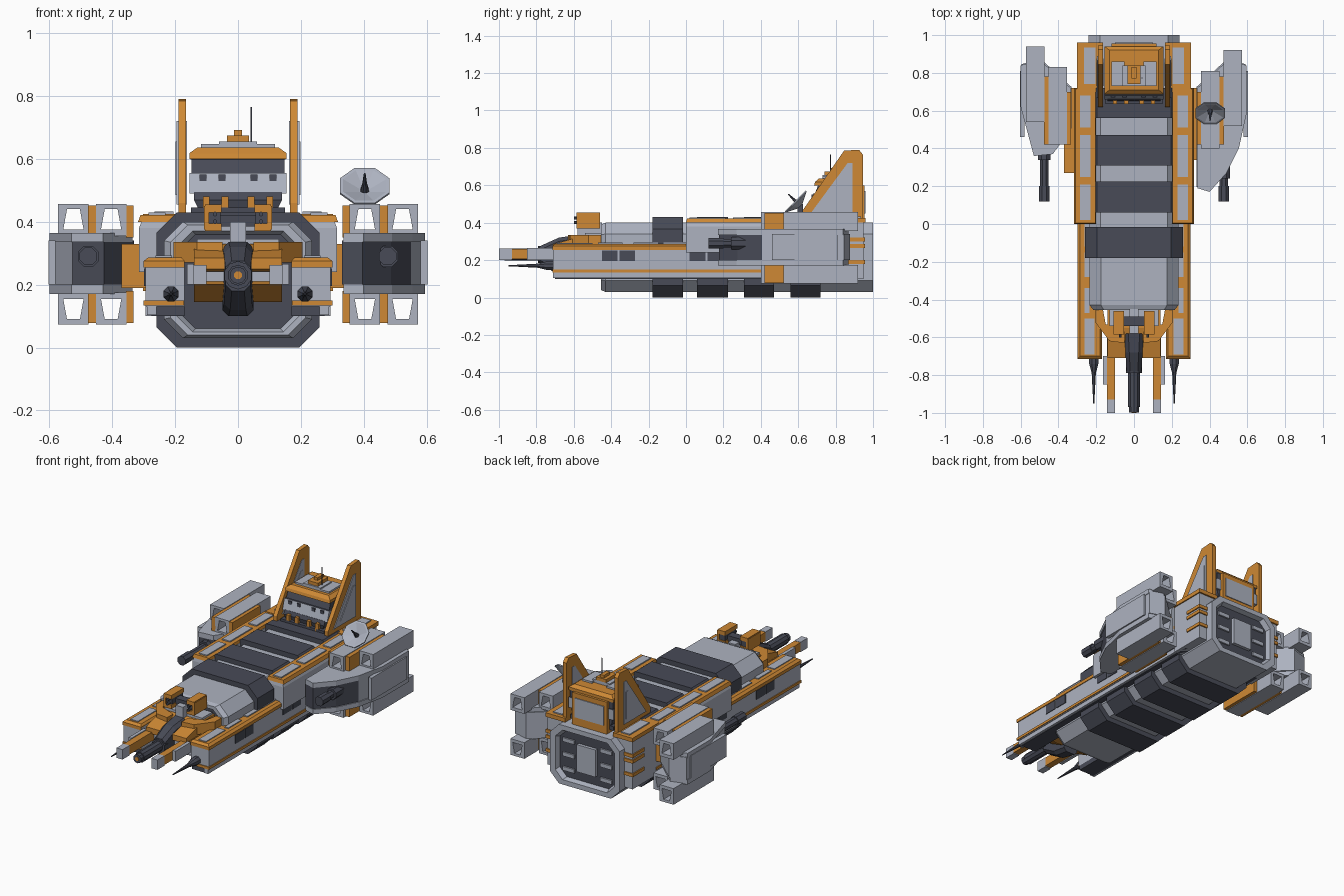
import bpy, bmesh, math
from mathutils import Matrix, Vector

if "Cube" in bpy.data.objects:
    bpy.data.objects.remove(bpy.data.objects["Cube"])


def material(name, col):
    m = bpy.data.materials.new(name)
    m.diffuse_color = (*col, 1)
    m.use_nodes = True
    m.node_tree.nodes["Principled BSDF"].inputs["Base Color"].default_value = m.diffuse_color
    return m


GREY = material("light_grey", (0.42, 0.45, 0.53))
ORANGE = material("orange", (0.62, 0.25, 0.035))
DARK = material("dark_grey", (0.065, 0.07, 0.095))


def loft(name, rings, mats, mirror=False, closed=False, rule=None, xform=None):
    """Skin a list of equal-length point rings; closed joins last ring to first (tube)."""
    mats = mats if isinstance(mats, (list, tuple)) else [mats]
    bm = bmesh.new()
    vs = [[bm.verts.new(p) for p in r] for r in rings]
    n = len(vs[0])
    for a, b in zip(vs, vs[1:] + ([vs[0]] if closed else [])):
        for i in range(n):
            bm.faces.new((a[i], a[(i + 1) % n], b[(i + 1) % n], b[i]))
    if not closed:
        bm.faces.new(vs[0])
        bm.faces.new(vs[-1])
    if xform:
        bm.transform(xform)
    bmesh.ops.recalc_face_normals(bm, faces=bm.faces)
    bm.normal_update()
    if rule:
        for f in bm.faces:
            f.material_index = rule(f)
    me = bpy.data.meshes.new(name)
    bm.to_mesh(me)
    bm.free()
    for m in mats:
        me.materials.append(m)
    ob = bpy.data.objects.new(name, me)
    bpy.context.collection.objects.link(ob)
    if mirror:
        ob.modifiers.new("mirror", 'MIRROR')
    return ob


def rect(x0, x1, y0, y1, z):
    return [(x0, y0, z), (x1, y0, z), (x1, y1, z), (x0, y1, z)]


def box(name, x0, x1, y0, y1, z0, z1, mat, mirror=False):
    return loft(name, [rect(x0, x1, y0, y1, z0), rect(x0, x1, y0, y1, z1)], mat, mirror)


def octa(hw, z0, z1, c, y):
    return [(-hw + c, y, z0), (hw - c, y, z0), (hw, y, z0 + c), (hw, y, z1 - c),
            (hw - c, y, z1), (c - hw, y, z1), (-hw, y, z1 - c), (-hw, y, z0 + c)]


def rod(name, x, z, segs, mat, mirror=False, n=8):
    """Round part along y; segs is a list of (y, radius)."""
    ang = [2 * math.pi * (i + .5) / n for i in range(n)]
    return loft(name, [[(x + r * math.cos(a), y, z + r * math.sin(a)) for a in ang]
                       for y, r in segs], mat, mirror)


def plan(name, pts, z0, z1, mats, mirror=False, rule=None):
    return loft(name, [[(x, y, z) for x, y in pts] for z in (z0, z1)], mats, mirror, rule=rule)


def side(name, pts, x0, x1, mat, mirror=False):
    return loft(name, [[(x, y, z) for y, z in pts] for x in (x0, x1)], mat, mirror)


# Main hull with recessed dark end panels
loft("main_hull", [octa(.185, .06, .36, .05, -.43), octa(.195, .05, .37, .05, -.455),
                   octa(.215, .04, .39, .055, -.455), octa(.235, .03, .40, .06, -.43),
                   octa(.24, .03, .40, .06, 1.0), octa(.205, .06, .37, .05, 1.0),
                   octa(.195, .07, .36, .05, .97)], [GREY, DARK],
     rule=lambda f: 1 if len(f.verts) > 4 else 0)
for i, (a, b) in enumerate([(-.18, -.015), (.06, .225), (.31, .47), (.56, .72)]):
    loft(f"hull_band_{i}", [octa(.26, 0, .43, .065, a), octa(.26, 0, .43, .065, b)], DARK)
box("stern_hatch", -.065, .065, .96, .99, .13, .30, GREY)
for z in (.12, .21, .30):
    box("stern_slot", .09, .17, .965, .98, z - .012, z + .012, GREY, True)

# Lower side rails
box("rail_core", .17, .295, -.71, .80, .13, .27, GREY, True)
box("rail_keel", .17, .275, -.70, .80, .10, .135, DARK, True)
box("rail_skirt", .26, .29, -.71, .72, .103, .135, GREY, True)
box("rail_lower_trim", .172, .30, -.715, .72, .134, .15, ORANGE, True)
loft("rail_cap", [rect(.17, .30, -.715, .72, .255), rect(.17, .30, -.715, .72, .275),
                  rect(.18, .285, -.70, .72, .287)], ORANGE, True)
box("rail_deck_panel", .21, .262, -.69, -.50, .285, .292, GREY, True)
for y in (-.45, -.355, .02, .115):
    box("rail_window", .29, .299, y, y + .083, .195, .252, DARK, True)
for y in (-.40, -.21, -.05):
    box("rail_deck_block", .235, .262, y - .07, y + .06, .28, .293, GREY, True)

# Upper side rails
loft("upper_rail", [rect(.20, .315, 0, .72, .24), rect(.20, .315, 0, .72, .38),
                    rect(.20, .305, .005, .72, .405)], GREY, True)
loft("upper_rail_cap", [rect(.20, .318, 0, .72, .40), rect(.205, .31, .005, .715, .422)], ORANGE, True)
for a, b in [(.02, .21), (.25, .47), (.51, .68)]:
    box("upper_rail_panel", .23, .285, a, b, .42, .429, GREY, True)
box("stern_rail", .17, .295, .72, .95, .10, .41, GREY, True)
box("stern_rail_cap", .165, .302, .70, .96, .40, .425, ORANGE, True)
box("stern_rail_panel", .205, .265, .74, .935, .42, .432, GREY, True)
for z in (.18, .265, .30):
    box("stern_rail_trim", .20, .302, .84, .957, z, z + .02, ORANGE, True)

# Bridge tower
loft("bridge_neck", [rect(-.10, .10, .67, .93, .39), rect(-.14, .14, .65, .93, .47),
                     rect(-.14, .14, .66, .93, .495)], DARK)
box("bridge_base_plate", -.15, .15, .635, .93, .42, .445, DARK)
for x in (.03, .09):
    box("neck_bracket", x, x + .022, .635, .70, .43, .48, ORANGE, True)
loft("bridge", [rect(-.155, .155, .66, .94, .49), rect(-.155, .155, .68, .94, .555),
                rect(-.148, .148, .69, .935, .556), rect(-.148, .148, .705, .935, .598),
                rect(-.155, .155, .685, .94, .60), rect(-.155, .155, .69, .94, .618),
                rect(-.13, .13, .71, .92, .636)], [GREY, DARK, ORANGE],
     rule=lambda f: 1 if .5555 < f.calc_center_median().z < .5985 else
     2 if f.calc_center_median().z > .603 else 0)
box("bridge_rear_block", -.12, .12, .86, .955, .40, .60, ORANGE)
box("bridge_rear_panel", -.10, .10, .95, .96, .45, .57, GREY)
box("bridge_roof_panel", .05, .118, .73, .86, .63, .647, GREY, True)
box("roof_plinth", -.06, .06, .73, .84, .63, .655, GREY)
box("roof_sensor", -.035, .035, .74, .84, .65, .675, ORANGE)
box("roof_sensor_top", -.013, .013, .77, .83, .67, .692, ORANGE)
box("roof_antenna", .039, .044, .77, .775, .64, .765, DARK)
for x in (.04, .10):
    box("bridge_lamp", x, x + .022, .67, .70, .53, .55, DARK, True)

# Tail fins
side("tail_fin", [(.62, .41), (.62, .46), (.845, .785), (.925, .79), (.945, .765), (.945, .41)],
     .165, .19, ORANGE, True)
side("tail_fin_panel", [(.67, .455), (.865, .72), (.89, .72), (.89, .455)], .163, .195, GREY, True)
side("tail_fin_inset", [(.73, .485), (.855, .655), (.875, .655), (.875, .485)], .162, .199, GREY, True)

# Nose
side("nose_block", [(-.42, .33), (-.55, .33), (-.71, .285), (-.71, .25), (-.66, .24), (-.66, .21),
                    (-.70, .20), (-.60, .145), (-.42, .145)], -.14, .14, ORANGE)
box("nose_grille", -.13, .13, -.69, -.64, .21, .242, GREY)
plan("nose_arm", [(.05, -.63), (.13, -.62), (.205, -.52), (.205, -.45), (.165, -.45), (.15, -.53), (.05, -.57)],
     .27, .335, ORANGE, True)
loft("gun_mount", [octa(.05, .10, .335, .02, -.58), octa(.045, .12, .32, .02, -.68),
                   octa(.04, .18, .275, .02, -.78)], DARK)
rod("main_gun", 0, .23, [(-.75, .045), (-.79, .045), (-.79, .033), (-.97, .033), (-.97, .027), (-.998, .027)], DARK, n=10)
rod("main_gun_bore", 0, .23, [(-.99, .013), (-1.0, .013)], ORANGE)
box("prong", .10, .142, -.93, -.60, .205, .26, ORANGE, True)
box("prong_tip", .10, .142, -1.0, -.93, .20, .262, GREY, True)
box("prong_plate", .142, .163, -.85, -.70, .20, .265, GREY, True)
rod("nose_spike", .213, .17, [(-.70, .026), (-.74, .026), (-.79, .012), (-.95, .003)], DARK, True)

# Twin deck turrets
box("turret_base", -.13, .13, -.54, -.44, .28, .345, GREY)
box("turret_post", -.025, .025, -.58, -.45, .33, .40, GREY)
box("turret_axle", -.09, .09, -.54, -.49, .385, .42, DARK)
for z0, z1 in ((.37, .395), (.43, .455)):
    box("turret_shell", .052, .105, -.585, -.46, z0, z1, ORANGE, True)
box("turret_cheek", .092, .108, -.585, -.46, .375, .45, ORANGE, True)
box("turret_core", .055, .098, -.575, -.465, .39, .435, DARK, True)
for z in (.40, .425):
    rod("turret_barrel", .073, z, [(-.60, .008), (-.55, .008)], DARK, True, 6)

# Side pods: each has its own outline, gun and four hollow ducts
outlines = {
    1: ([(.335, .19), (.40, .17), (.49, .27), (.555, .40), (.595, .58), (.595, .84), (.50, .87), (.335, .72)], .24, 0),
    -1: ([(.335, .50), (.43, .37), (.53, .36), (.60, .62), (.60, .84), (.50, .87), (.335, .72)], .34, .02)}
for s, (pts, gun_y, dy) in outlines.items():
    tag = "right" if s > 0 else "left"
    out = [(s * x, y) for x, y in pts]
    core = [(s * (x - .004), y + .006) for x, y in pts]
    plan(f"{tag}_pod_core", core, .20, .34, [GREY, DARK], rule=lambda f: 1 if f.normal.y < -.35 else 0)
    for z in (.17, .335):
        plan(f"{tag}_pod_plate", out, z, z + .03, GREY)
    box(f"{tag}_pod_side_panel", s * .58, s * .603, .46, .81, .20, .34, GREY)
    box(f"{tag}_pod_strut", s * .29, s * .37, .27 if s < 0 else .34, .72, .19, .33, ORANGE)
    rod(f"{tag}_pod_gun", s * .476, .29,
        [(.12, .022), (.12, .03), (.20, .03), (.20, .024), (gun_y + .06, .024)], DARK)
    rod(f"{tag}_pod_gun_collar", s * .476, .29, [(gun_y, .036), (gun_y + .1, .036)], DARK)
    for up in (1, -1):
        tier = "upper" if up > 0 else "lower"
        for part, x0, x1, ya, yb in (("outer", .475, .572, .52, .92), ("inner", .355, .452, .40, .81)):
            def ring(y, t, top):
                zz = (.355 + t, .456 - t * .8)
                q = [(x0 + t * .8, zz[0]), (x1 - t * .8, zz[0]), (x1 - t - top, zz[1]), (x0 + t + top, zz[1])]
                return [(s * x, y, z if up > 0 else .53 - z) for x, z in q]
            ya2, yb2 = ya + dy, yb + dy
            loft(f"{tag}_{tier}_{part}_duct", [ring(ya2, 0, 0), ring(yb2, 0, 0),
                 ring(yb2, .02, .008), ring(ya2, .02, .008)], GREY, closed=True)
        z0, z1 = (.35, .452) if up > 0 else (.078, .18)
        box(f"{tag}_{tier}_duct_spine", s * .45, s * .477, .42, .78, z0, z1, ORANGE)
        box(f"{tag}_{tier}_duct_bracket", s * .333, s * .357, .42, .70, z0, z1, ORANGE)

# Dish on the right pod
tilt = Matrix.Translation((.403, .60, .50)) @ Matrix.Rotation(math.radians(45), 4, 'X')


def disc(r, h, n=8):
    return [(r * math.cos(2 * math.pi * (i + .5) / n), r * math.sin(2 * math.pi * (i + .5) / n), h) for i in range(n)]


loft("dish", [disc(.02, -.015), disc(.085, .015), disc(.085, .022), disc(.074, .022), disc(.018, .0)],
     GREY, xform=tilt)
loft("dish_feed", [disc(.014, 0), disc(.008, .03), disc(.003, .075)], DARK, xform=tilt)
box("dish_mast", .39, .416, .595, .625, .44, .50, DARK)
